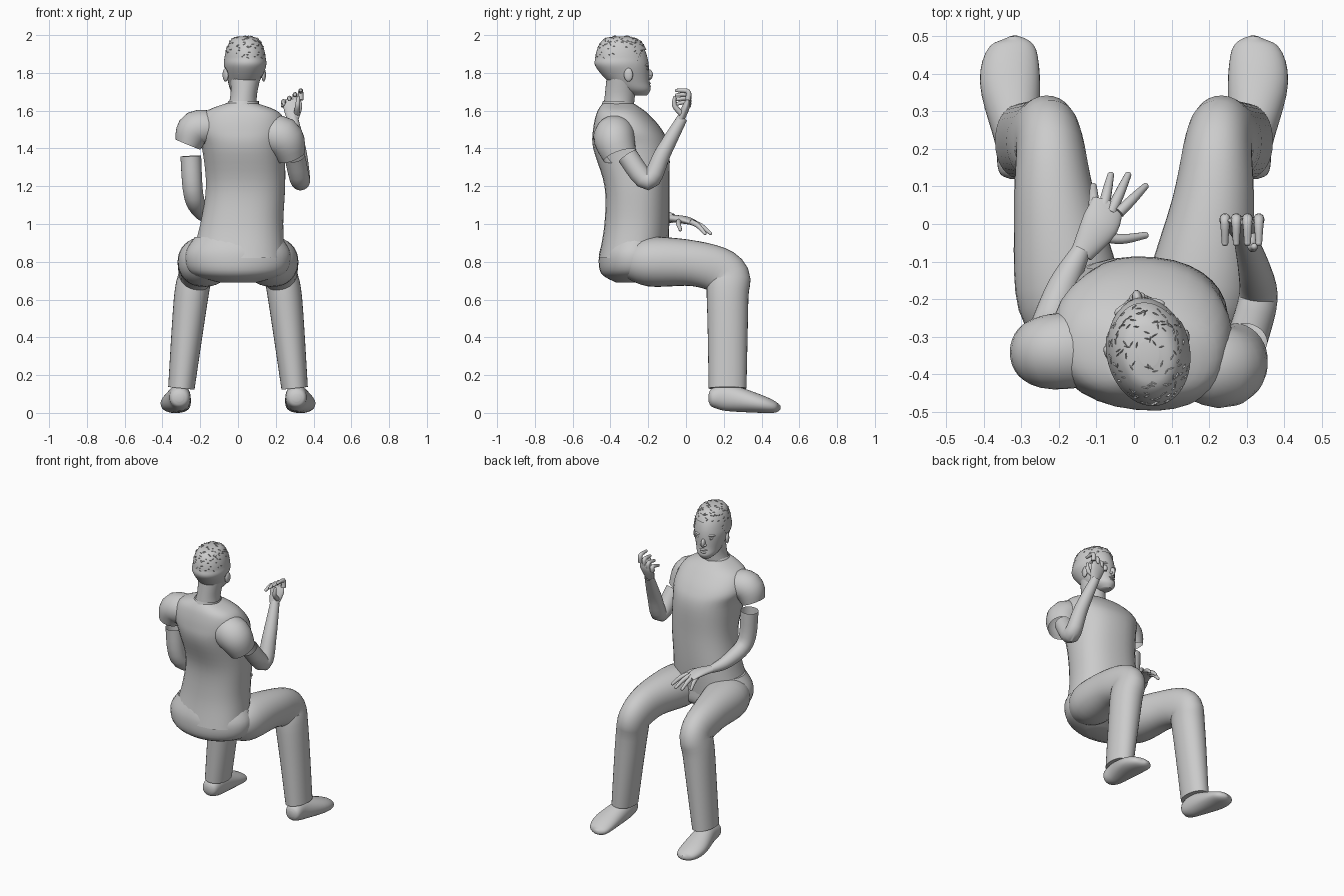
import bpy, bmesh, math, random
from mathutils import Vector, Matrix

cube = bpy.data.objects.get("Cube")
if cube:
    bpy.data.objects.remove(cube, do_unlink=True)
random.seed(4)

COLOUR = (.6, .6, .6, 1)
grey = bpy.data.materials.new("plain grey")
grey.use_nodes = True
grey.diffuse_color = COLOUR
grey.node_tree.nodes["Principled BSDF"].inputs["Base Color"].default_value = COLOUR

UP = Vector((0, 0, 1))


def finish(name, bm, place=None):
    """Turn a bmesh into a smooth shaded object."""
    bmesh.ops.recalc_face_normals(bm, faces=bm.faces)
    mesh = bpy.data.meshes.new(name)
    bm.to_mesh(mesh)
    bm.free()
    mesh.materials.append(grey)
    ob = bpy.data.objects.new(name, mesh)
    bpy.context.collection.objects.link(ob)
    if place:
        ob.matrix_world = place
    bpy.ops.object.select_all(action="DESELECT")
    ob.select_set(True)
    bpy.context.view_layer.objects.active = ob
    bpy.ops.object.shade_smooth_by_angle(angle=math.radians(50))


def resample(sections, steps):
    """Run a smooth spline through the section values."""
    points = [Vector(s) for s in sections]
    last = len(points) - 1
    rows = []
    for i in range(last):
        before, start, end, after = (points[min(max(i + k, 0), last)] for k in range(-1, 3))
        leave, arrive = (end - before) / 2, (after - start) / 2
        for k in range(steps):
            t = k / steps
            blend = t * t * (3 - 2 * t)
            rows.append(start * (1 - blend) + end * blend
                        + leave * t * (1 - t) ** 2 - arrive * t * t * (1 - t))
    return rows + [points[-1]]


def loft_mesh(sections, side=(1, 0, 0), normal=None, caps=True, power=1, sides=32, steps=5):
    """Skin elliptical sections given as x, y, z, half width, half depth."""
    rows = resample(sections, steps)
    bm = bmesh.new()
    rings = []
    for i, row in enumerate(rows):
        ahead, behind = rows[min(i + 1, len(rows) - 1)], rows[max(i - 1, 0)]
        along = normal or Vector((ahead - behind)[:3]).normalized()
        across = Vector(side) - along * along.dot(Vector(side))
        across.normalize()
        depth = along.cross(across)
        ring = []
        for k in range(sides):
            angle = math.tau * k / sides
            c, s = (math.copysign(abs(w) ** power, w) for w in (math.cos(angle), math.sin(angle)))
            ring.append(bm.verts.new(Vector(row[:3]) + across * c * row[3] + depth * s * row[4]))
        rings.append(ring)
    for lower, upper in zip(rings, rings[1:]):
        for k in range(sides):
            bm.faces.new((lower[k - 1], lower[k], upper[k], upper[k - 1]))
    if caps:
        bm.faces.new(rings[0])
        bm.faces.new(rings[-1])
    return bm


def loft(name, sections, place=None, **options):
    finish(name, loft_mesh(sections, **options), place)


def tube(name, points, first, last, **options):
    """Round limb or finger that tapers mostly towards its end."""
    sections = []
    for i, point in enumerate(points):
        radius = first + (last - first) * (i / (len(points) - 1)) ** 2
        sections.append((*point, radius, radius))
    loft(name, sections, side=(1, -.5, .1), **options)


def finger(name, root, tip, bend):
    middle = (Vector(root) + Vector(tip)) / 2 + Vector(bend)
    tube(name, [root, middle, tip], .015, .009, sides=12)
    blob(name + "_tip", None, tip, (.009, .009, .009))


def blob(name, place, centre, size, turn=0):
    bm = bmesh.new()
    shape = (Matrix.Translation(centre) @ Matrix.Rotation(turn, 4, "Z")
             @ Matrix.Diagonal((*size, 1)))
    bmesh.ops.create_uvsphere(bm, u_segments=16, v_segments=10, radius=1, matrix=shape)
    finish(name, bm, place)


# Shirt, with the shoulders turned a little
loft("shirt_body", [
    (0, -.28, .82, .25, .18), (.02, -.26, 1, .22, .17), (.04, -.26, 1.2, .21, .17),
    (.03, -.29, 1.4, .22, .2), (.02, -.31, 1.5, .24, .18), (.02, -.34, 1.59, .2, .13),
    (.02, -.36, 1.64, .08, .08)], side=(1, -.1, 0), normal=UP, power=.86)
loft("shirt_collar", [(.02, -.36, 1.62, .09, .09), (.03, -.36, 1.65, .08, .08)],
     normal=UP, caps=False)
loft("right_sleeve", [(-.1, -.33, 1.51, .1, .08), (-.22, -.34, 1.5, .1, .1),
                      (-.265, -.34, 1.42, .08, .07)], side=(0, 1, 0), caps=False)
loft("left_sleeve", [(.1, -.34, 1.48, .09, .08), (.23, -.38, 1.46, .11, .11),
                     (.28, -.35, 1.36, .09, .08)], side=(0, 1, 0), caps=False)

# Trousers and shoes
loft("trouser_seat", [(0, -.3, .69, .1, .07), (0, -.28, .74, .25, .17),
                      (0, -.28, .84, .28, .18), (0, -.27, .93, .23, .16)], normal=UP)
for name, mirror in (("left", 1), ("right", -1)):
    parts = {
        "trouser_leg": [(.13, -.34, .8, .08, .07), (.17, -.2, .8, .14, .13),
                        (.21, .05, .79, .11, .12), (.225, .21, .73, .09, .12),
                        (.25, .22, .6, .09, .11), (.3, .22, .13, .07, .1)],
        "shoe": [(.31, .12, .08, .02, .02), (.31, .14, .08, .05, .05), (.31, .22, .08, .06, .07),
                 (.33, .38, .05, .08, .05), (.32, .47, .03, .06, .03),
                 (.32, .5, .03, .01, .01)]}
    for part, sections in parts.items():
        loft(name + "_" + part, [(mirror * x, *rest) for x, *rest in sections], power=.95)

# Right arm resting over the lap, with spread fingers
tube("right_arm", [(-.25, -.32, 1.36), (-.235, -.3, 1.15), (-.19, -.17, 1.06), (-.14, -.07, 1.03)],
     .055, .025, caps=False)
loft("right_palm", [(-.14, -.08, 1.03, .03, .02), (-.09, 0, 1.02, .05, .02),
                    (-.07, .06, 1, .04, .01)], side=(.9, -.5, 0))
FINGERS = ("index", "middle", "ring", "little")
for i, name in enumerate(FINGERS):
    reach = .1 if name in ("index", "little") else .13
    finger("right_" + name, (-.04 - .022 * i, .03, 1.01), (.03 - .046 * i, reach, .95), (0, 0, .01))
finger("right_thumb", (-.1, -.03, 1.02), (.03, -.03, .97), (0, -.01, .01))

# Left arm folded, with the hand raised and the fingers curled back
tube("left_arm", [(.3, -.31, 1.36), (.33, -.2, 1.23), (.32, -.12, 1.38), (.29, -.02, 1.56)],
     .055, .028, caps=False)
loft("left_palm", [(.29, -.03, 1.55, .03, .02), (.29, 0, 1.62, .05, .02),
                   (.29, .01, 1.66, .04, .01)])
for i, name in enumerate(reversed(FINGERS)):
    x, z = .242 + .03 * i, 1.62 + .012 * i
    finger("left_" + name, (x, .01, z), (x, -.05, z + .015 + .012 * i), (0, .03, .02))
finger("left_thumb", (.31, -.02, 1.58), (.32, -.06, 1.67), (0, -.02, 0))

# Neck and head; the head is turned slightly on the neck
place = Matrix.Translation((.037, -.335, 0)) @ Matrix.Rotation(.2, 4, "Z")
loft("neck", [(.02, -.36, 1.6, .08, .08), (.03, -.35, 1.68, .07, .08),
              (.04, -.34, 1.78, .08, .08)], normal=UP)
jaw = [(0, .09 * (1 - k) ** 1.5, 1.68 + .15 * k, .03 + .075 * k ** .5, .04 + .1 * k ** .5)
       for k in (0, .2, .5, 1)]
dome = []
for k in range(1, 6):
    rise, spread = math.sin(.3 * k), math.cos(.3 * k) ** .6
    dome.append((0, -.01 * rise, 1.83 + .158 * rise, .105 * spread, .14 * spread))
loft("head", jaw + dome, place, normal=UP)

# Face
for name, s in (("left", 1), ("right", -1)):
    blob(name + "_ear", place, (s * .103, .01, 1.79), (.012, .024, .036), s * -.3)
    blob(name + "_brow", place, (s * .04, .12, 1.84), (.03, .012, .008), s * -.3)
    blob(name + "_eye", place, (s * .04, .12, 1.82), (.017, .012, .007), s * -.3)
    blob(name + "_nostril", place, (s * .011, .142, 1.778), (.01, .012, .008))
blob("nose", place, (0, .138, 1.79), (.014, .025, .03))
blob("upper_lip", place, (0, .138, 1.745), (.027, .013, .007))
blob("lower_lip", place, (0, .138, 1.73), (.023, .013, .008))

# Cropped hair: a shell over the skull, cut along the hairline
bm = loft_mesh([(x, y, z + .006, a + .005, b + .006) for x, y, z, a, b in jaw + dome],
               normal=UP, sides=72, steps=9)


def on_face_or_neck(face):
    spot = face.calc_center_median()
    temple = min(max(spot.y + .08, 0), .08)
    forehead = min(max(spot.y - .04, 0), .05)
    return spot.z < 1.75 + temple + 1.8 * forehead


bmesh.ops.delete(bm, geom=[f for f in bm.faces if on_face_or_neck(f)], context="FACES")
roots = [f.calc_center_median() for f in bm.faces if f.calc_center_median().z > 1.88]
finish("hair", bm, place)

# Small tufts lying over the hair
bm = bmesh.new()
for root in random.sample(roots, 120):
    out = (root - Vector((0, 0, 1.83))).normalized()
    along = out.cross(Vector((random.uniform(-.5, .5), random.uniform(-.5, .5), 1))).normalized()
    across = out.cross(along) * .002
    along *= .01
    base = [bm.verts.new(root + d) for d in (along, across, -along, -across)]
    tip = bm.verts.new(root + out * random.uniform(.003, .006) + along * random.uniform(-1, 1))
    for k in range(4):
        bm.faces.new((base[k - 1], base[k], tip))
finish("hair_tufts", bm, place)
